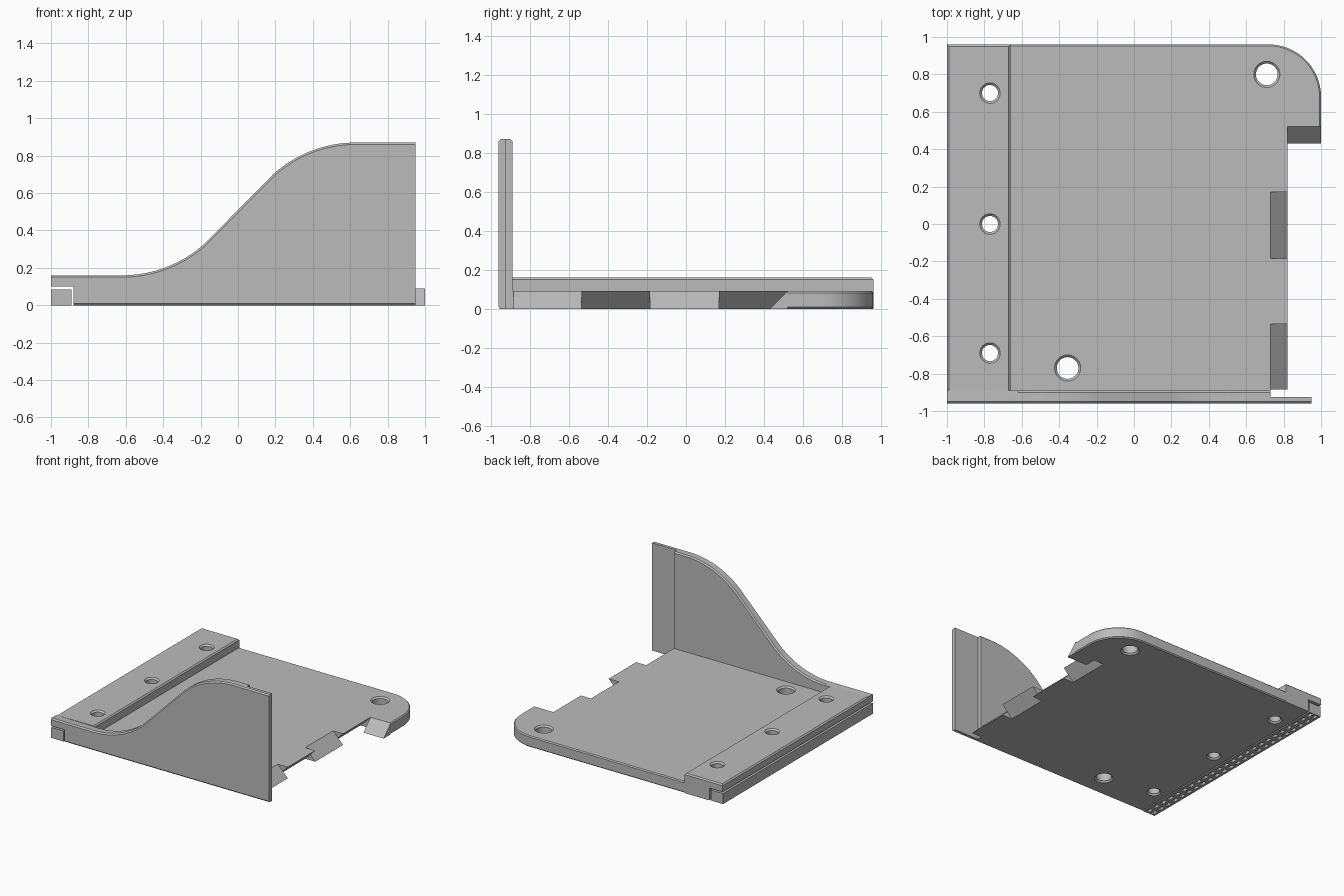
import bpy, bmesh, math
from mathutils import Vector

cube = bpy.data.objects.get("Cube")
if cube:
    bpy.data.objects.remove(cube, do_unlink=True)

grey = bpy.data.materials.new("plain_grey")
grey.use_nodes = True
grey.diffuse_color = (0.5, 0.5, 0.5, 1)
grey.node_tree.nodes["Principled BSDF"].inputs["Base Color"].default_value = (0.5, 0.5, 0.5, 1)

PLACE = {"x": lambda u, v, w: (w, u, v),
         "y": lambda u, v, w: (u, w, v),
         "z": lambda u, v, w: (u, v, w)}
FRONT, BACK, LEFT, RIGHT = -0.96, 0.96, 1.0, -1.0
INNER = -0.89       # inside face of the wall
PLATE_TOP = 0.09
STRIP_TOP = 0.16
JOINT, LIP = 0.73, 0.82  # mitred edge, root and tip


def to_object(name, bm):
    bmesh.ops.recalc_face_normals(bm, faces=bm.faces)
    mesh = bpy.data.meshes.new(name)
    bm.to_mesh(mesh)
    bm.free()
    mesh.materials.append(grey)
    obj = bpy.data.objects.new(name, mesh)
    bpy.context.collection.objects.link(obj)
    return obj


def prism(name, outline, axis, start, end, chamfer=None, size=0.01):
    """Extrude an outline along an axis; chamfer edges picked by a rule on their ends."""
    bm = bmesh.new()
    place = PLACE[axis]
    face = bm.faces.new([bm.verts.new(place(u, v, start)) for u, v in outline])
    grown = bmesh.ops.extrude_face_region(bm, geom=[face])["geom"]
    shift = Vector(place(0, 0, end - start))
    bmesh.ops.translate(bm, vec=shift, verts=[g for g in grown if isinstance(g, bmesh.types.BMVert)])
    bmesh.ops.recalc_face_normals(bm, faces=bm.faces)
    if chamfer:
        edges = [e for e in bm.edges if chamfer(e.verts[0].co, e.verts[1].co)]
        bmesh.ops.bevel(bm, geom=edges, offset=size, segments=1, affect="EDGES")
    return to_object(name, bm)


def boxes(name, specs):
    bm = bmesh.new()
    for centre, dims in specs:
        made = bmesh.ops.create_cube(bm, size=1)["verts"]
        bmesh.ops.scale(bm, vec=dims, verts=made)
        bmesh.ops.translate(bm, vec=centre, verts=made)
    return to_object(name, bm)


def hole_cutter(x, y, radius, top):
    """Round cutter that flares at both ends to leave chamfered rims."""
    rim, over = 0.012, 0.01
    bm = bmesh.new()
    rings = []
    for r, z in ((radius + rim + over, -over), (radius, rim), (radius, top - rim),
                 (radius + rim + over, top + over)):
        rings.append(bmesh.ops.create_circle(bm, segments=40, radius=r)["verts"])
        bmesh.ops.translate(bm, vec=(x, y, z), verts=rings[-1])
    for low, high in zip(rings, rings[1:]):
        for i in range(40):
            j = (i + 1) % 40
            bm.faces.new((low[i], low[j], high[j], high[i]))
    bm.faces.new(rings[0])
    bm.faces.new(rings[-1])
    return to_object("hole_cutter", bm)


def cut(obj, cutter):
    mod = obj.modifiers.new("cut", "BOOLEAN")
    mod.operation, mod.solver, mod.object = "DIFFERENCE", "EXACT", cutter
    bpy.context.view_layer.objects.active = obj
    bpy.ops.object.modifier_apply(modifier=mod.name)
    bpy.data.objects.remove(cutter, do_unlink=True)


def arc(cx, cy, r, a, b, n=16):
    return [(cx + r * math.cos(math.radians(a + (b - a) * i / n)),
             cy + r * math.sin(math.radians(a + (b - a) * i / n))) for i in range(n + 1)]


def smooth(obj):
    bpy.ops.object.select_all(action="DESELECT")
    obj.select_set(True)
    bpy.context.view_layer.objects.active = obj
    bpy.ops.object.shade_smooth_by_angle(angle=math.radians(25))


# Base plate with one rounded corner ear
corner = 0.28
outline = [(-0.66, INNER), (JOINT, INNER), (JOINT, 0.52), (LEFT, 0.52)]
outline += arc(LEFT - corner, BACK - corner, corner, 0, 90) + [(-0.66, BACK)]


def on_outer_rim(a, b):
    flat = abs(a.z - b.z) < 1e-4
    return flat and all(p.y > BACK - 0.001 or (p.x > JOINT + 0.01 and p.y > 0.53)
                        or (p.x > LEFT - 0.001) for p in (a, b))


plate = prism("base_plate", outline, "z", 0, PLATE_TOP, on_outer_rim, 0.008)
for x, y in ((0.71, 0.80), (-0.355, -0.77)):
    cut(plate, hole_cutter(x, y, 0.058, PLATE_TOP))
smooth(plate)

# Mitred joint: sloped tabs alternate with undercut lips
tab = [(JOINT, 0), (LIP, 0), (JOINT, PLATE_TOP)]
lip = [(JOINT, 0), (LIP, PLATE_TOP), (JOINT, PLATE_TOP)]
for i, (shape, y0, y1) in enumerate(((tab, -0.885, -0.535), (lip, -0.535, -0.185),
                                     (tab, -0.185, 0.17), (lip, 0.17, 0.52))):
    prism(f"joint_{'tab' if shape is tab else 'lip'}_{i + 1}", shape, "y", y0, y1)
prism("ear_sloped_end", [(0.43, 0), (0.52, 0), (0.52, PLATE_TOP)], "x", LIP, LEFT)

# Raised strip overhanging the side bar
step = [(RIGHT, 0.10), (-0.88, 0.10), (-0.88, 0), (-0.66, 0), (-0.66, STRIP_TOP), (RIGHT, STRIP_TOP)]
strip = prism("raised_strip", step, "y", INNER, BACK,
              lambda a, b: min(a.z, b.z) > STRIP_TOP - 0.001 and max(a.y, b.y) > INNER + 0.01)
for y in (0.70, 0, -0.69):
    cut(strip, hole_cutter(-0.77, y, 0.043, STRIP_TOP))
smooth(strip)

# Side bar with two rows of pockets underneath
bar = boxes("side_bar", [((-0.945, 0, 0.0425), (0.11, 1.91, 0.085))])
cut(bar, boxes("pocket_cutter", [((x, -0.92 + 0.08 * i, 0), (0.025, 0.05, 0.06))
                                 for x in (-0.968, -0.922) for i in range(24)]))

# Front wall with a sweeping S-curve top
wall_top, bend, radius = 0.87, 42, 0.66
sweep = arc(-0.62, STRIP_TOP + radius, radius, -90, -90 + bend)
sweep += arc(0.63, wall_top - radius, radius, 90 + bend, 90)
profile = [(RIGHT, 0.10), (RIGHT, STRIP_TOP)] + sweep
profile += [(0.95, wall_top), (0.95, 0), (-0.88, 0), (-0.88, 0.10)]


def wall_rim(a, b):
    along = abs(a.y - b.y) < 1e-4 and abs(a.x - b.x) > 0.005
    upper = min(a.z, b.z) > STRIP_TOP - 0.001
    inside = a.y > FRONT + 0.01
    return along and ((upper and not (inside and min(a.x, b.x) < -0.9))
                      or (not inside and max(a.z, b.z) < 0.001))


wall = prism("front_wall", profile, "y", FRONT, INNER, wall_rim)
cut(wall, boxes("wall_recess_cutter", [((1.23, -0.825, 0.5), (1.0, 0.2, 1.4))]))
smooth(wall)
